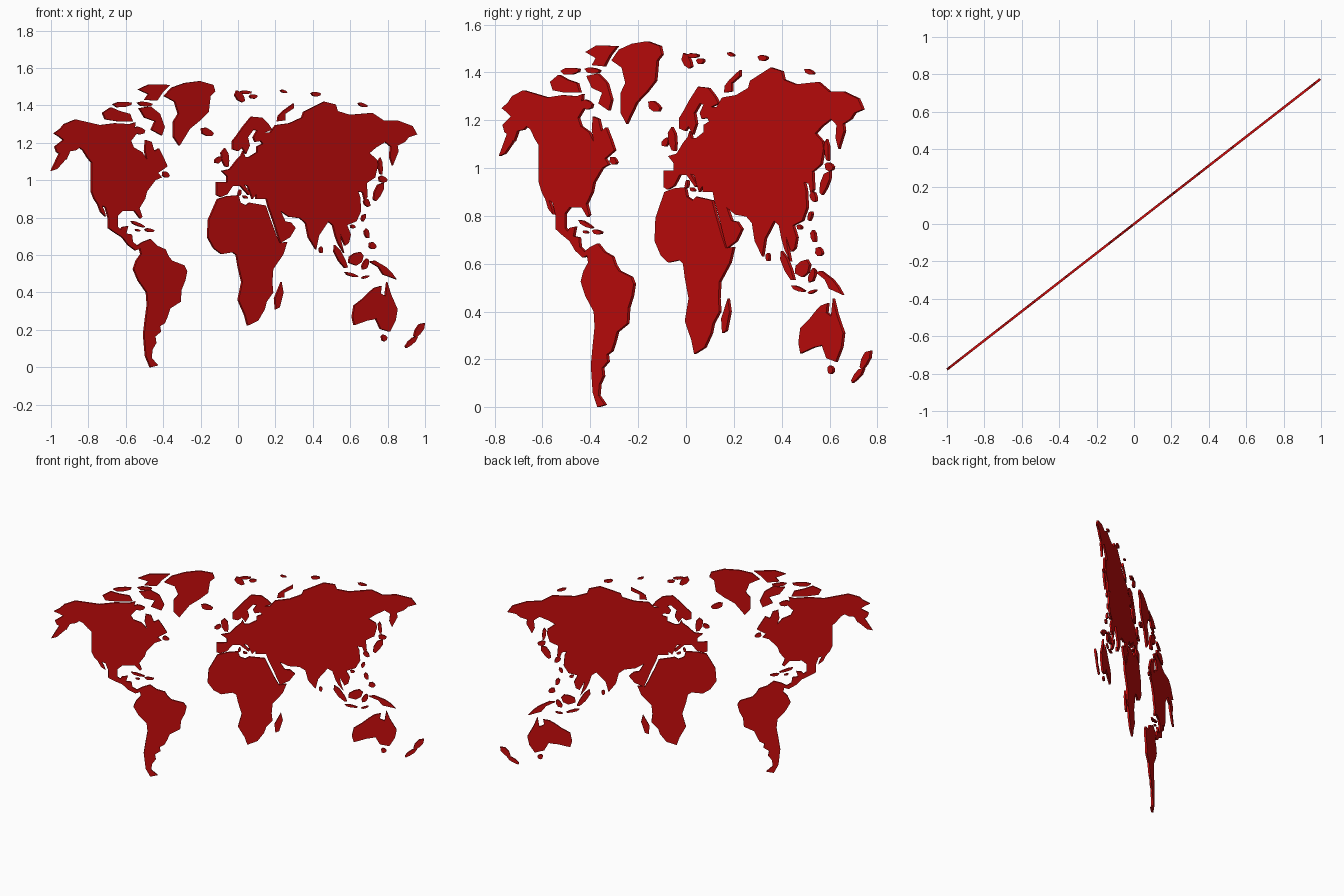
import bpy, bmesh, math

ANGLE = math.atan2(0.778, 1.0)   # the whole map is turned about z
THICK = 0.013

red = bpy.data.materials.new("red")
red.diffuse_color = (0.6, 0.004, 0.004, 1)


def slab(name, pts):
    """Thin plate from an outline given in hundredths as seen from the front."""
    bm = bmesh.new()
    k = 0.01 / math.cos(ANGLE)
    face = bm.faces.new([bm.verts.new((x * k, -THICK / 2, z * 0.01)) for x, z in pts])
    ext = bmesh.ops.extrude_face_region(bm, geom=[face])
    bmesh.ops.translate(bm, vec=(0, THICK, 0),
                        verts=[g for g in ext["geom"] if isinstance(g, bmesh.types.BMVert)])
    bmesh.ops.recalc_face_normals(bm, faces=bm.faces)
    mesh = bpy.data.meshes.new(name)
    bm.to_mesh(mesh)
    bm.free()
    mesh.materials.append(red)
    obj = bpy.data.objects.new(name, mesh)
    obj.rotation_euler.z = ANGLE
    bpy.context.collection.objects.link(obj)


def land(name, *flat):
    slab(name, list(zip(flat[::2], flat[1::2])))


def island(name, x1, z1, x2, z2, w):
    """Small elongated island between two end points, w wide."""
    dx, dz = x2 - x1, z2 - z1
    d = math.hypot(dx, dz)
    nx, nz = -dz / d * w / 2, dx / d * w / 2
    shape = ((0, .4), (.3, 1), (.7, .8), (1, .3), (.95, -.5), (.6, -1), (.2, -.8))
    slab(name, [(x1 + dx * t + nx * s, z1 + dz * t + nz * s) for t, s in shape])


# American continents
land("north_america",
     -100, 105, -97, 106, -93, 110.5, -90, 115.5, -87, 116, -85, 117.5, -83, 116,
     -80.5, 112, -78.5, 109.5, -78.5, 94, -77, 90, -75, 87, -73.5, 83, -71, 80.5,
     -71.5, 83, -73, 86.5, -71, 85.5, -69.5, 80, -69.5, 74.5, -66, 72, -62, 69.5,
     -59, 65.5, -55, 62.5, -51, 64, -51, 67, -54, 65, -56.5, 67, -57, 71, -60, 71.5,
     -59, 75.5, -62, 75, -63, 73.5, -64.5, 75, -64.5, 81, -62, 83.5, -55.5, 83.5,
     -52.5, 79.5, -51.5, 80.5, -53, 85, -50, 90, -49, 94, -46, 98, -44.5, 100,
     -41, 101.5, -43, 104, -40, 106, -38, 107.5, -40, 112, -42.5, 117, -45, 115.5,
     -46.5, 120.5, -49.5, 121.5, -50, 116, -49, 111, -51.5, 115, -56, 117.5, -57.5, 121,
     -54, 125.5, -55.5, 128, -55, 131, -58, 130, -66, 130.5, -74, 129.5, -87, 132.5)
land("alaska_west",
     -87, 132.5, -93, 130, -95, 127.5, -98.5, 125, -96, 123.5, -93.5, 121.5, -98, 118,
     -97, 115, -93.5, 113, -92, 111, -90, 115.5, -87, 116, -85, 117.5, -83, 116,
     -80.5, 112, -74, 129.5)
land("south_america",
     -51, 67, -47, 68.5, -43.5, 65, -39, 63, -37.5, 59.5, -35.5, 57, -29, 54.5,
     -27.5, 51.5, -28.5, 46.5, -30.5, 41.5, -31, 35, -36.5, 31.5, -38, 27, -39.5, 23.5,
     -42, 22, -41.5, 19, -44.5, 16.5, -44, 13, -46, 9.5, -46.5, 5, -43, 1, -47, 0,
     -49.5, 6, -50.5, 17.5, -49.5, 26, -48.5, 33.5, -49, 40, -53.5, 46.5, -56, 52.5,
     -54.5, 57, -52, 60.5, -53, 65)

# African continent
land("africa",
     -11, 90, -6, 91.5, 0, 92, 1, 88, 4, 86.5, 6, 88, 14.5, 86.5, 16.5, 80.5,
     20, 71, 22, 66.5, 26, 67, 24, 60.5, 18.5, 52.5, 18, 45.5, 18.5, 40, 15, 35,
     14, 31, 10.5, 25, 5, 22.3, 3.5, 28, 0, 36, 2, 45.5, 0, 54, -1, 60, -3, 61.5,
     -9, 60.5, -13, 63.5, -16.3, 69.5, -15.8, 79, -13, 85.5)
land("madagascar", 20, 31, 19.5, 37, 23, 45.5, 24, 40, 22, 32)

# Eurasian continent, in two halves sharing an edge
land("europe",
     20, 129.5, 17, 125.5, 14, 125.5, 18, 127, 16, 130, 12.5, 133.5, 7, 134,
     2.5, 128.5, -1, 123.5, -3, 121, -3, 116.5, 0, 115.5, 2, 117.5, 4, 114, 6, 118.5,
     5, 123, 8, 127, 10, 126.5, 8, 123, 9, 120.5, 12, 121, 13, 119.5, 10, 118,
     10, 115, 6, 112.5, 3.5, 112.5, 2.5, 115.5, 1.5, 113, -1, 110.5, -4.5, 106, -9, 105,
     -6, 102, -6, 99, -11.5, 99, -11.5, 92, -9.5, 91, -6, 92.5, -3, 97, 1, 97,
     5.5, 92, 6.5, 93, 3, 97.5, 5, 97, 7.5, 90, 9.5, 92.5, 9.5, 90, 15, 90, 16, 86)
land("asia",
     20, 129.5, 16, 86, 18.5, 79, 21, 71, 22.5, 66.5, 27.5, 69.5, 30.5, 74.5,
     28, 77.5, 25, 78, 22.5, 83.5, 27, 80.5, 33, 79.7, 36, 77, 37.5, 69.5, 41.5, 63,
     43, 70.5, 48, 78, 50.5, 76, 52, 70, 53.5, 66, 56.5, 61, 55, 67, 54.5, 71,
     57, 65, 59, 66.5, 60, 71, 58, 76, 63, 78, 65.5, 83.5, 65, 91, 64, 94, 66.5, 93.5,
     67.5, 89.5, 69, 91, 68.5, 98.5, 73, 101.5, 74.5, 108, 74, 111, 70, 114.5,
     73.5, 117.5, 78.5, 120.5, 81.5, 118, 81, 112.5, 82.5, 108, 85.5, 115.5, 85, 118.5,
     89, 120.5, 91, 123, 95.5, 124.5, 93, 129, 85, 132, 77.5, 132, 71.5, 136, 59.5, 135,
     53, 137, 52, 140.5, 46, 142, 40, 139, 35, 136.5, 34, 133.5, 27.5, 130.5)

# Oceania
land("australia",
     62, 33, 66.5, 36.5, 70, 40, 73, 42.5, 76.5, 43.5, 76, 39.5, 78.5, 38, 79.5, 45.5,
     81.5, 39, 85, 31, 84, 25, 81, 19, 76, 20.5, 73.5, 26, 72, 25.5, 69, 25,
     62, 22.5, 61, 27)
land("new_guinea",
     70, 56.5, 73, 57, 79, 53.5, 82, 50.5, 84.5, 47, 80.5, 48.5, 77.5, 49.5, 75, 53.5)

# Arctic lands
land("greenland",
     -39.5, 145, -35.5, 149.5, -28.5, 152, -20.5, 153, -13.5, 151, -12.5, 147.5,
     -15, 145, -16, 136.5, -20.5, 132, -26, 127.5, -31.5, 118.5, -34.5, 123, -34.5, 131.5,
     -32, 135.5, -34, 142)
land("north_arctic_island",
     -53.5, 148.5, -47.5, 151.3, -36.5, 151, -40.5, 147, -43.5, 142.5, -50, 143, -48, 146)
land("east_arctic_island",
     -53, 138.5, -47, 139.5, -42, 135.5, -39.5, 128.5, -41, 124, -46.5, 127, -44.5, 131.5,
     -50, 133.5)
land("west_arctic_island",
     -72.5, 136, -68, 139, -63.5, 137, -58, 135.5, -56.5, 131.5, -64.5, 131.5, -71, 132.5)
land("long_arctic_island", 21, 131.5, 21.5, 134.5, 24, 137, 29.5, 141, 29.5, 138.5,
     25, 135.5, 25, 132)

# Small islands: name, start x z, end x z, width
for row in (
    ("melville_like_island", -67, 140, -57, 141, 3),
    ("central_arctic_island", -54, 141, -46, 140.5, 2.5),
    ("bay_island", -56, 127, -50, 126, 4),
    ("iceland", -20, 127, -13.5, 124.5, 4),
    ("svalbard_west", -1.5, 147.5, 3, 142, 4),
    ("svalbard_east", 1, 147, 7, 147, 2),
    ("svalbard_south", 6, 144.5, 10, 145, 2.5),
    ("polar_island", 22.5, 148, 26, 147, 1.5),
    ("north_siberian_island", 39, 146, 44, 146, 2.5),
    ("east_siberian_island", 64, 141, 69, 139.5, 2),
    ("newfoundland", -40.5, 104, -37, 102, 3),
    ("cuba", -57.5, 78, -50, 75, 1.8),
    ("hispaniola", -50, 73.5, -45, 73, 2),
    ("jamaica", -55, 73.5, -52.5, 73, 1.2),
):
    island(*row)
for row in (
    ("britain", -8, 117, -6, 107, 4),
    ("ireland", -12, 109, -9.5, 112.5, 3),
    ("sardinia", 0.5, 91.5, 1, 95, 1.5),
    ("sicily", 2.5, 91.5, 5, 90.5, 1.5),
    ("sakhalin", 75.5, 112, 76.5, 103, 2.2),
    ("hokkaido", 75, 101, 79.5, 100, 3.5),
    ("honshu", 77, 99, 73, 89, 4),
    ("kyushu", 67.5, 90, 70, 86, 3),
    ("taiwan", 67.5, 82, 66.5, 78, 2),
    ("hainan", 60, 75.5, 62.5, 75, 2),
    ("luzon", 68, 74, 69.5, 69, 2.5),
    ("mindanao", 70, 66, 73.5, 64, 3.5),
    ("sri_lanka", 44, 64.5, 44.5, 61, 2),
):
    island(*row)
for row in (
    ("sumatra", 51, 65, 58, 53, 3.5),
    ("java", 57, 50.5, 64, 48.5, 1.8),
    ("borneo", 60, 55, 66, 61, 6.5),
    ("sulawesi", 67, 52, 69, 58, 3),
    ("timor", 66, 47.5, 70, 49, 1.3),
    ("tasmania", 76.5, 15.8, 79.5, 15.5, 3.5),
    ("new_zealand_north", 99, 24, 94.5, 16, 3.6),
    ("new_zealand_south", 95.5, 16.5, 89.5, 10.5, 2.6),
):
    island(*row)
